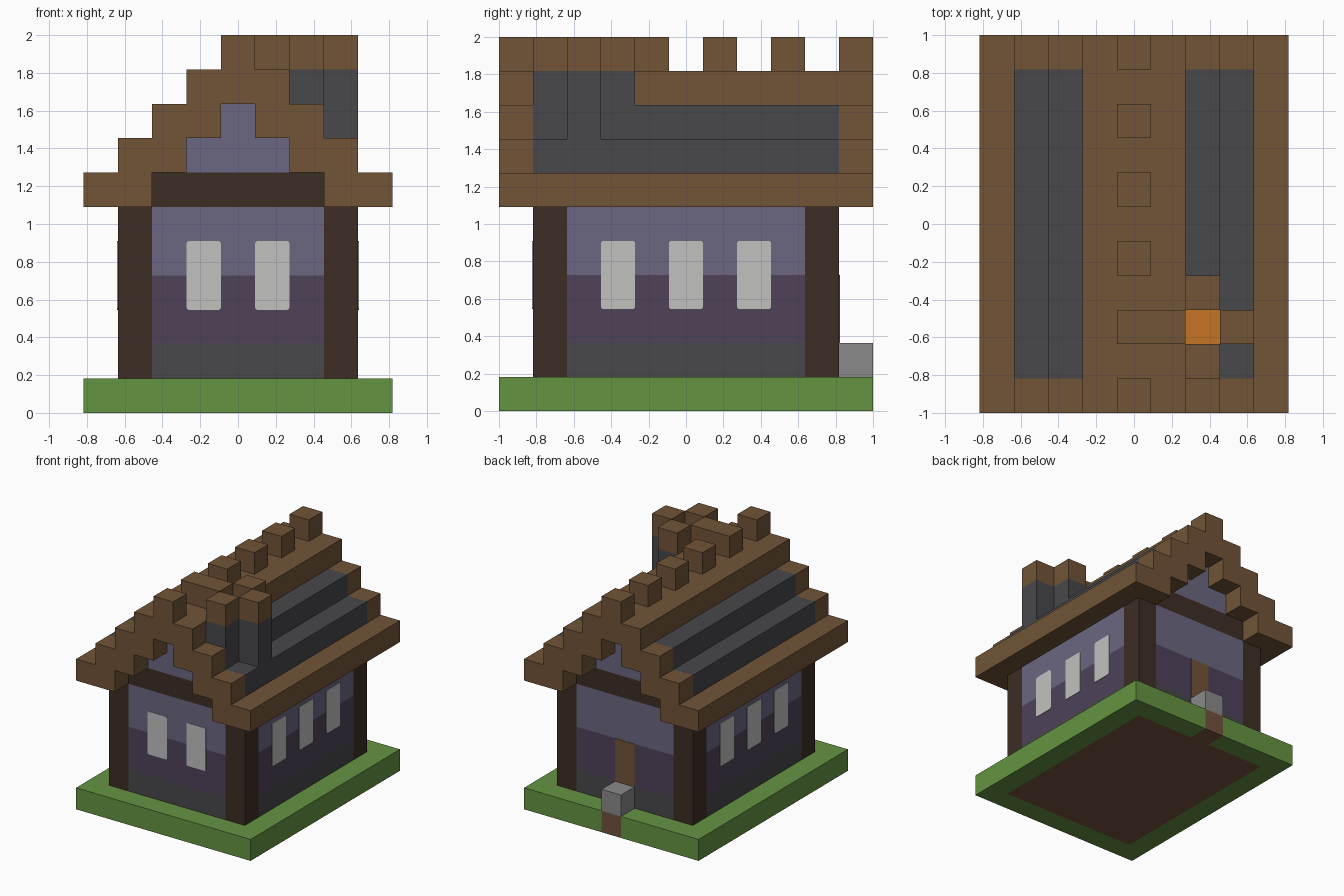
import bpy
import bmesh
from mathutils import Vector

U = 2 / 11                      # one block of the grid
NX, NY = 9, 11                  # footprint in blocks
THIN = 0.004                    # thickness of doors and panes

if "Cube" in bpy.data.objects:
    bpy.data.objects.remove(bpy.data.objects["Cube"], do_unlink=True)


def material(name, hex_colour):
    """Flat material from an sRGB hex colour."""
    def linear(c):
        return c / 12.92 if c <= 0.04045 else ((c + 0.055) / 1.055) ** 2.4
    rgb = [linear(int(hex_colour[i:i + 2], 16) / 255) for i in (0, 2, 4)]
    mat = bpy.data.materials.new(name)
    mat.use_nodes = True
    mat.diffuse_color = (*rgb, 1)
    mat.node_tree.nodes["Principled BSDF"].inputs["Base Color"].default_value = (*rgb, 1)
    return mat


GRASS = material("grass green", "659442")
DIRT = material("dirt brown", "72523C")
TIMBER = material("dark timber", "3D2D24")
WOOD = material("roof wood", "715437")
SLATE = material("slate grey", "48484B")
PLUM = material("plum plaster", "4E4259")
LAVENDER = material("lavender plaster", "6B6782")
PANE = material("pale glass", "C1C1C0")
STONE = material("step stone", "8A8A8A")
EMBER = material("ember orange", "C67422")


def world(x, y, z):
    """Grid corner to world position."""
    return Vector(((x - NX / 2) * U, (y - NY / 2) * U, z * U))


def blocks(name, mat, spans, round_axis=None):
    """One object from boxes given as (x0, x1, y0, y1, z0, z1) in grid units."""
    bm = bmesh.new()
    for x0, x1, y0, y1, z0, z1 in spans:
        low, high = world(x0, y0, z0), world(x1, y1, z1)
        verts = bmesh.ops.create_cube(bm, size=1)["verts"]
        for v in verts:
            v.co = (low + high) / 2 + v.co * (high - low)
    if round_axis is not None:
        edges = [e for e in bm.edges
                 if abs((e.verts[0].co - e.verts[1].co).normalized()[round_axis]) > 0.9]
        bmesh.ops.bevel(bm, geom=edges, offset=0.012, segments=2,
                        profile=0.5, affect='EDGES')
    mesh = bpy.data.meshes.new(name)
    bm.to_mesh(mesh)
    bm.free()
    mesh.materials.append(mat)
    obj = bpy.data.objects.new(name, mesh)
    bpy.context.collection.objects.link(obj)
    return obj


def both_sides(spans):
    """Add the left-right mirror of each span."""
    return spans + [(NX - s[1], NX - s[0], *s[2:]) for s in spans]


def both_ends(spans):
    """Add the front-back mirror of each span."""
    return spans + [(s[0], s[1], NY - s[3], NY - s[2], s[4], s[5]) for s in spans]


# Ground: grass rim around an earth core with a path at the back
blocks("grass_rim", GRASS,
       [(0, NX, 0, 1, 0, 1)] + both_sides([(0, 1, 1, 10, 0, 1), (0, 4, 10, 11, 0, 1)]))
blocks("earth_core", DIRT, [(1, 8, 1, 10, 0, 1), (4, 5, 10, 11, 0, 1)])
blocks("back_step", STONE, [(4, 5, 10, 11, 1, 2)])

# Walls in three bands, leaving the corners for the posts
for name, mat, z0, z1 in (("wall_footing", SLATE, 1, 2),
                          ("lower_wall", PLUM, 2, 4),
                          ("upper_wall", LAVENDER, 4, 6)):
    blocks(name, mat, [(2, 7, 1, 10, z0, z1), (1, 8, 2, 9, z0, z1)])
blocks("corner_posts", TIMBER, both_sides(both_ends([(1, 2, 1, 2, 1, 6)])))
blocks("end_beams", TIMBER, both_ends([(2, 7, 1, 2, 6, 7)]))
blocks("gable_walls", LAVENDER, both_ends([(3, 6, 1, 2, 7, 8), (4, 5, 1, 2, 8, 9)]))

# Windows and door as thin plates
t = THIN / U
blocks("front_windows", PANE, both_sides([(3, 4, 1 - t, 1, 3, 5)]), round_axis=1)
blocks("side_windows", PANE,
       both_sides([(1 - t, 1, y, y + 1, 3, 5) for y in (3, 5, 7)]), round_axis=0)
blocks("back_door", WOOD, [(4, 5, 10, 10 + t, 2, 4)])

# Stepped roof: wooden eaves, verges and ridge with slate between
steps = [(1, 7), (2, 8)]
blocks("eaves", WOOD, both_sides([(0, 2, 0, NY, 6, 7)]))
blocks("roof_verges", WOOD,
       both_sides(both_ends([(x, x + 2, 0, 1, z, z + 1) for x, z in steps])))
blocks("roof_slates", SLATE,
       both_sides([(x, x + 2, 1, 10, z, z + 1) for x, z in steps]))
blocks("ridge", WOOD, [(3, 6, 0, NY, 9, 10)])
blocks("ridge_blocks", WOOD, [(4, 5, y, y + 1, 10, 11) for y in range(0, NY, 2)])

# Hollow chimney around a glowing ember
blocks("chimney_stack", SLATE,
       [(6, 7, 1, 2, 9, 10), (6, 7, 3, 4, 9, 10), (7, 8, 2, 3, 8, 10)])
blocks("chimney_rim", WOOD,
       [(6, 7, 1, 2, 10, 11), (6, 7, 3, 4, 10, 11),
        (7, 8, 2, 3, 10, 11), (5, 6, 2, 3, 10, 11)])
blocks("chimney_ember", EMBER, [(6, 7, 2, 3, 9, 9 + t)])
